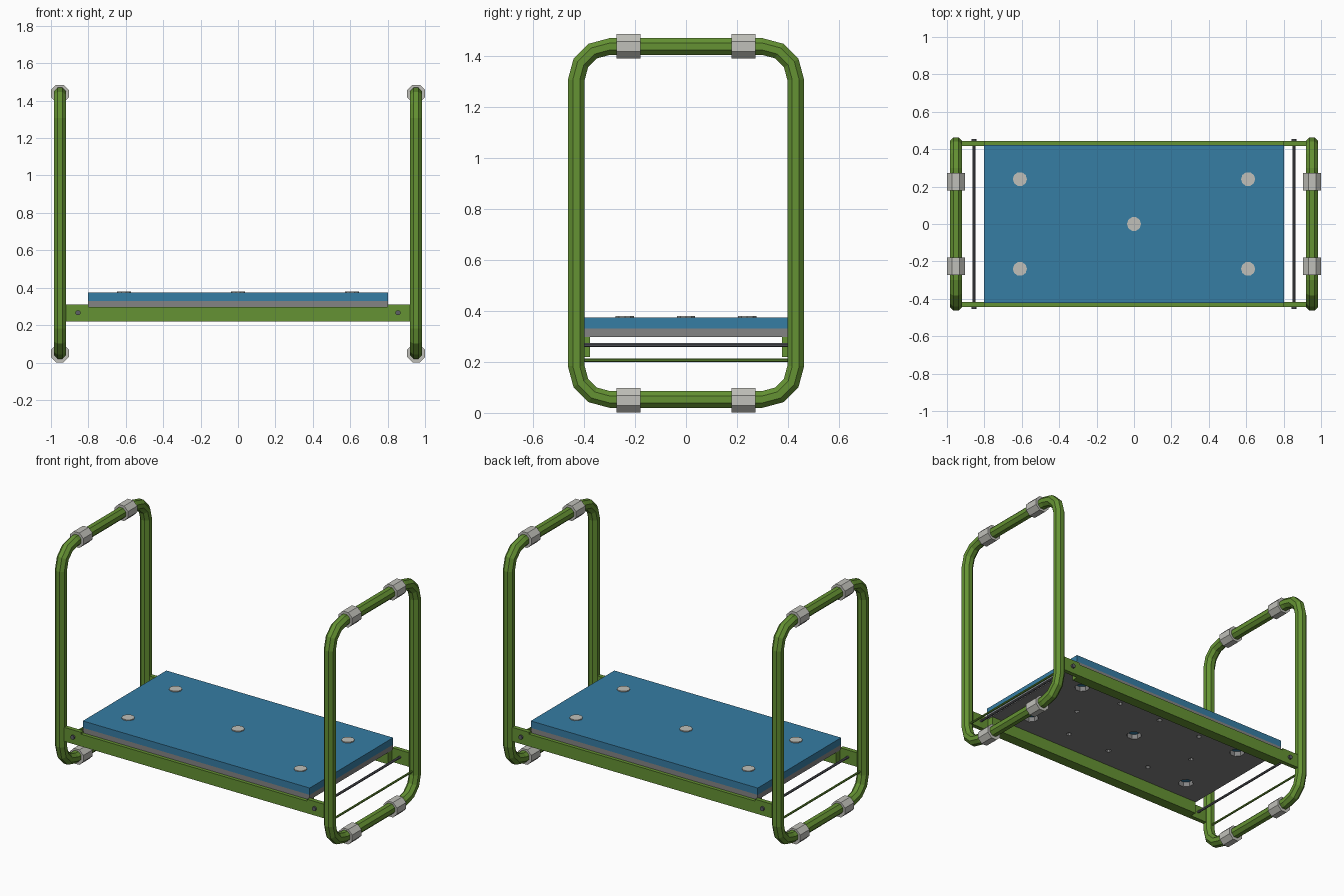
import bpy, bmesh, math
from mathutils import Matrix, Vector

default = bpy.data.objects.get("Cube")
if default:
    bpy.data.objects.remove(default, do_unlink=True)


def material(name, rgb):
    m = bpy.data.materials.new(name)
    m.use_nodes = True
    m.diffuse_color = (*rgb, 1)
    m.node_tree.nodes["Principled BSDF"].inputs["Base Color"].default_value = (*rgb, 1)
    return m


GREEN = material("green paint", (0.13, 0.29, 0.033))
BLUE = material("blue pad", (0.037, 0.205, 0.37))
GREY = material("grey board", (0.23, 0.23, 0.23))
PALE = material("pale plastic", (0.53, 0.53, 0.49))
STEEL = material("dark steel", (0.11, 0.115, 0.13))


def finish(name, bm, mat):
    bmesh.ops.recalc_face_normals(bm, faces=bm.faces)
    me = bpy.data.meshes.new(name)
    bm.to_mesh(me)
    bm.free()
    me.materials.append(mat)
    ob = bpy.data.objects.new(name, me)
    bpy.context.collection.objects.link(ob)
    return ob


def add_box(bm, lo, hi):
    lo, hi = Vector(lo), Vector(hi)
    bmesh.ops.create_cube(bm, size=1, matrix=Matrix.Translation((lo + hi) / 2)
                          @ Matrix.Diagonal((*(hi - lo), 1)))


def add_cylinder(bm, centre, radius, length, sides=8, axis="Z"):
    turn = Matrix.Rotation(math.pi / 2, 4, "X") if axis == "Y" else Matrix()
    flat = Matrix.Rotation(math.pi / sides, 4, "Z")
    bmesh.ops.create_cone(bm, cap_ends=True, segments=sides, radius1=radius, radius2=radius,
                          depth=length, matrix=Matrix.Translation(centre) @ turn @ flat)


# Main dimensions
LOOP_X, LOOP_R, BEND = 0.952, 0.033, 0.13
Z_LOW, Z_HIGH, Y_BEND = 0.183, 1.306, 0.30
OCT = 1 / math.cos(math.pi / 8)
LARGE = [(0, 0)] + [(x, y) for x in (-0.61, 0.61) for y in (-0.24, 0.24)]
SMALL = [(x, y) for x in (-0.31, 0, 0.31) for y in (-0.24, 0.24)] + [(-0.45, 0), (0.45, 0)]


# Rounded end loop: octagonal tube swept round four bends
def tube_loop(name, x):
    bm = bmesh.new()
    corners = [(Y_BEND, Z_HIGH), (-Y_BEND, Z_HIGH), (-Y_BEND, Z_LOW), (Y_BEND, Z_LOW)]
    rings = []
    for quarter, (cy, cz) in enumerate(corners):
        for step in range(4):
            a = math.radians(90 * quarter + 30 * step)
            ring = []
            for k in range(8):
                t = math.pi / 8 + k * math.pi / 4
                r = BEND + LOOP_R * OCT * math.cos(t)
                ring.append(bm.verts.new((x + LOOP_R * OCT * math.sin(t),
                                          cy + r * math.cos(a), cz + r * math.sin(a))))
            rings.append(ring)
    for i, ring in enumerate(rings):
        after = rings[(i + 1) % len(rings)]
        for k in range(8):
            j = (k + 1) % 8
            bm.faces.new((ring[k], ring[j], after[j], after[k]))
    return finish(name, bm, GREEN)


for side, s in (("left", 1), ("right", -1)):
    x = s * LOOP_X
    tube_loop(f"{side}_end_loop", x)

    # Sleeves serving as feet and handle grips
    bm = bmesh.new()
    for z in (Z_LOW - BEND - 0.004, Z_HIGH + BEND + 0.001):
        for y in (-0.226, 0.226):
            add_cylinder(bm, (x, y, z), 0.048 * OCT, 0.094, axis="Y")
    finish(f"{side}_sleeves", bm, PALE)

    # Thin cross bar inside the loop
    bm = bmesh.new()
    add_cylinder(bm, (x, 0, 0.206), 0.007, 0.82, axis="Y")
    finish(f"{side}_cross_bar", bm, GREEN)

    # Tie rod with a bolt head at each end
    bm = bmesh.new()
    add_cylinder(bm, (s * 0.855, 0, 0.266), 0.008, 0.89, axis="Y")
    for y in (-0.449, 0.449):
        add_cylinder(bm, (s * 0.855, y, 0.266), 0.014, 0.012, axis="Y")
    finish(f"{side}_tie_rod", bm, STEEL)

# Side rails: a beam under the deck with thin raised end plates
for name, s in (("front_rail", -1), ("back_rail", 1)):
    bm = bmesh.new()
    ys = sorted((s * 0.376, s * 0.444))
    add_box(bm, (-0.8, ys[0], 0.22), (0.8, ys[1], 0.298))
    ys = sorted((s * 0.417, s * 0.444))
    for e in (-1, 1):
        xs = sorted((e * 0.8, e * 0.94))
        add_box(bm, (xs[0], ys[0], 0.22), (xs[1], ys[1], 0.31))
    finish(name, bm, GREEN)

# Deck board with holes drilled from below
bm = bmesh.new()
add_box(bm, (-0.803, -0.422, 0.298), (0.803, 0.422, 0.33))
board = finish("deck_board", bm, GREY)
bm = bmesh.new()
for x, y in LARGE:
    add_cylinder(bm, (x, y, 0.31), 0.045, 0.08)
for x, y in SMALL:
    add_cylinder(bm, (x, y, 0.29), 0.016, 0.05)
drill = finish("hole_cutter", bm, GREY)
drill.hide_render = True
cut = board.modifiers.new("holes", "BOOLEAN")
cut.operation, cut.solver, cut.object = "DIFFERENCE", "EXACT", drill
bpy.context.view_layer.objects.active = board
bpy.ops.object.modifier_apply(modifier=cut.name)
bpy.data.objects.remove(drill, do_unlink=True)

# Pad on top, with round fasteners
bm = bmesh.new()
add_box(bm, (-0.803, -0.422, 0.33), (0.803, 0.422, 0.374))
finish("deck_pad", bm, BLUE)
bm = bmesh.new()
for x, y in LARGE:
    add_cylinder(bm, (x, y, 0.375), 0.038, 0.01, sides=10)
finish("pad_fasteners", bm, PALE)
